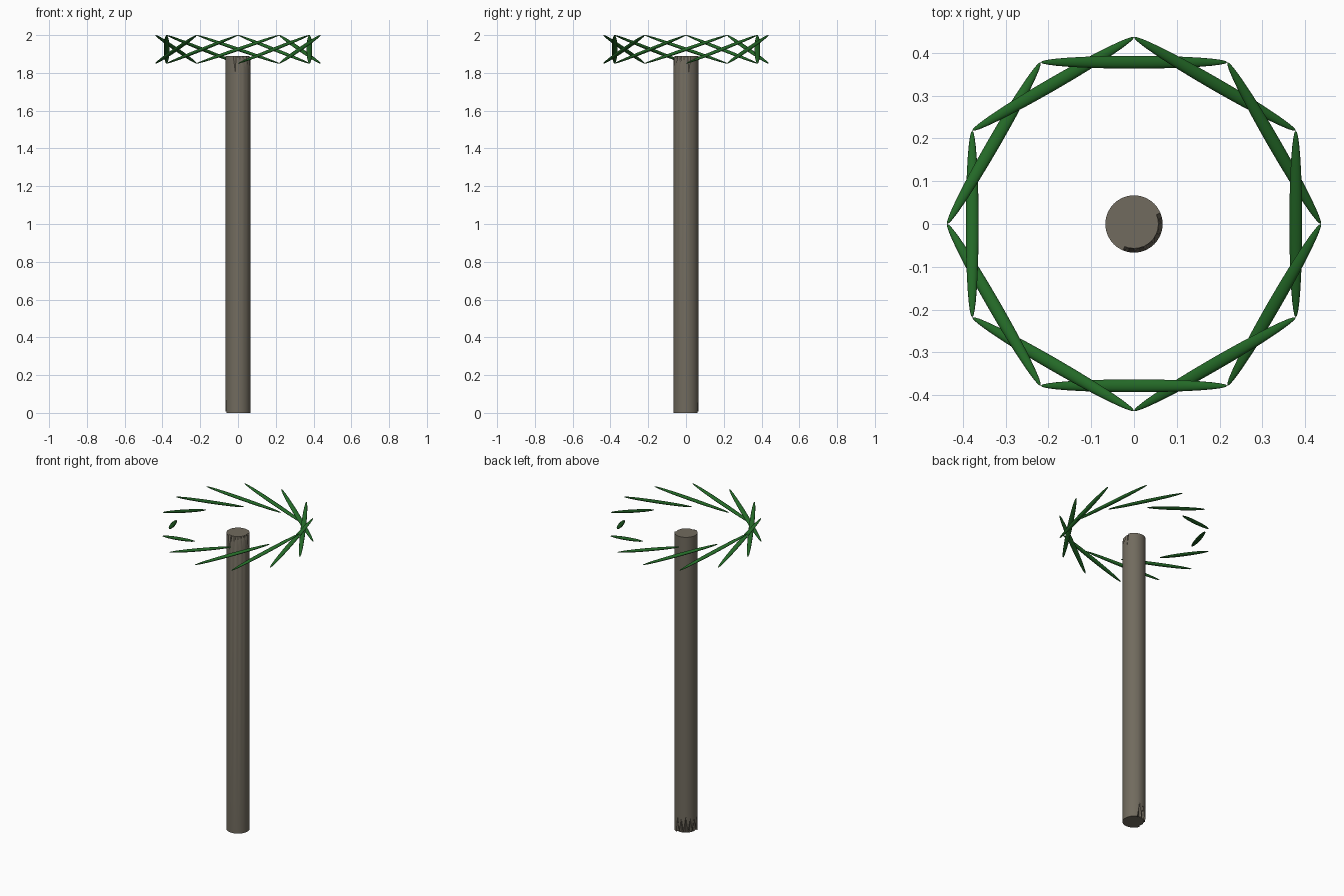
import bpy
import bmesh
import math
import random
from mathutils import Matrix

random.seed(4)

cube = bpy.data.objects.get("Cube")
if cube:
    bpy.data.objects.remove(cube, do_unlink=True)


def make_material(name, colour):
    mat = bpy.data.materials.new(name)
    mat.use_nodes = True
    mat.diffuse_color = colour
    mat.node_tree.nodes["Principled BSDF"].inputs["Base Color"].default_value = colour
    return mat


bark = make_material("bark grey brown", (0.165, 0.146, 0.112, 1))
green = make_material("leaf green", (0.017, 0.14, 0.02, 1))


def finish(name, bm, mat, angle):
    mesh = bpy.data.meshes.new(name)
    bm.normal_update()
    bm.to_mesh(mesh)
    bm.free()
    mesh.materials.append(mat)
    obj = bpy.data.objects.new(name, mesh)
    bpy.context.collection.objects.link(obj)
    bpy.ops.object.select_all(action="DESELECT")
    obj.select_set(True)
    bpy.context.view_layer.objects.active = obj
    bpy.ops.object.shade_smooth_by_angle(angle=math.radians(angle))
    return obj


# Trunk: a straight log, splintered on one side at each end
SIDES = 32
RADIUS = 0.067
HEIGHT = 1.89


def notch(index, direction, depth):
    """Depth of the splinter cut at a rim vertex, strongest towards direction."""
    facing = math.cos(2 * math.pi * index / SIDES - direction)
    if facing < 0.45:
        return 0.0
    return depth * random.uniform(0.7, 1) if index % 2 else 0.015 * facing


bm = bmesh.new()


def ring(radius, heights):
    verts = []
    for i, z in enumerate(heights):
        a = 2 * math.pi * i / SIDES
        verts.append(bm.verts.new((radius * math.cos(a), radius * math.sin(a), z)))
    return verts


front_right = -math.pi / 4
back_left = front_right + math.pi
low_rim = [notch(i, back_left, 0.13) for i in range(SIDES)]
top_rim = [HEIGHT - notch(i, front_right, 0.1) for i in range(SIDES)]
rings = [
    ring(RADIUS * 0.85, [z * 0.1 for z in low_rim]),
    ring(RADIUS, low_rim),
    ring(RADIUS, top_rim),
    ring(RADIUS * 0.85, [HEIGHT] * SIDES),
]
for lower, upper in zip(rings, rings[1:]):
    for i in range(SIDES):
        j = (i + 1) % SIDES
        bm.faces.new((lower[i], lower[j], upper[j], upper[i]))
bm.faces.new(rings[0][::-1])
bm.faces.new(rings[-1])
finish("trunk", bm, bark, 35)

# Crown: twelve slender leaves, each tilted along the circle
LEAVES = 12
RING_RADIUS = 0.378
HALF_SPAN, HALF_RISE = 0.218, 0.075
tilt = math.atan2(HALF_RISE, HALF_SPAN)
half_length = math.hypot(HALF_SPAN, HALF_RISE)

for n in range(LEAVES):
    bm = bmesh.new()
    bmesh.ops.create_uvsphere(bm, u_segments=12, v_segments=16, radius=1)
    shape = Matrix.Diagonal((half_length, 0.015, 0.009, 1)) @ Matrix.Rotation(math.pi / 2, 4, "Y")
    place = (
        Matrix.Rotation(2 * math.pi * n / LEAVES, 4, "Z")
        @ Matrix.Translation((0, -RING_RADIUS, 2 - HALF_RISE))
        @ Matrix.Rotation(-tilt, 4, "Y")
    )
    bmesh.ops.transform(bm, matrix=place @ shape, verts=bm.verts)
    finish(f"leaf_{n + 1}", bm, green, 60)
